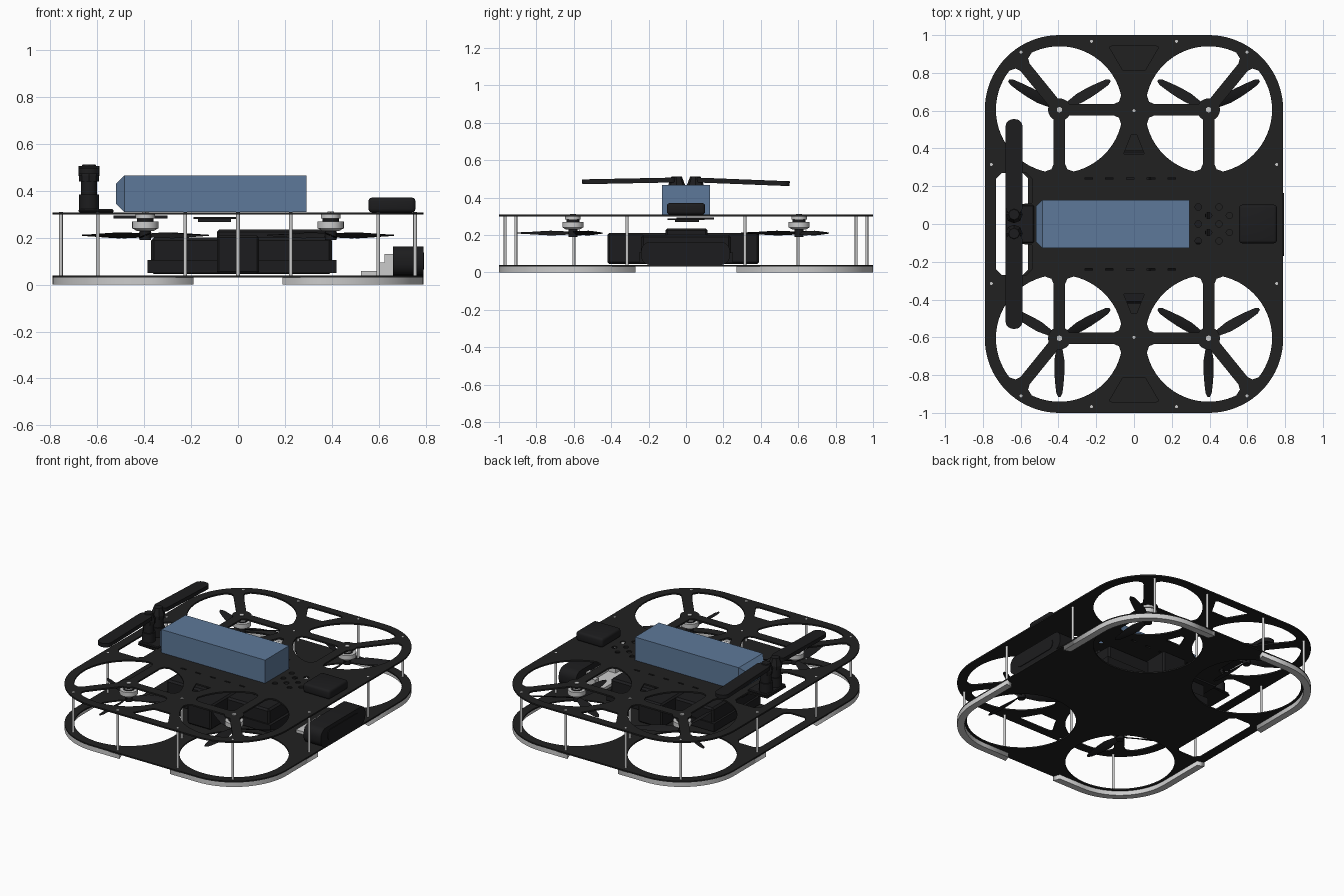
import bpy, bmesh, math
from math import sin, cos, asin, radians, pi
from mathutils import Matrix, Vector

if "Cube" in bpy.data.objects:
    bpy.data.objects.remove(bpy.data.objects["Cube"], do_unlink=True)


def material(name, rgb, rough=0.6):
    m = bpy.data.materials.new(name)
    m.use_nodes = True
    m.diffuse_color = (*rgb, 1)
    b = m.node_tree.nodes["Principled BSDF"]
    b.inputs["Base Color"].default_value = (*rgb, 1)
    b.inputs["Roughness"].default_value = rough
    return m


BLACK = material("carbon black", (0.015, 0.015, 0.015))
DARK = material("dark plastic", (0.012, 0.012, 0.013))
GREY = material("light grey", (0.6, 0.6, 0.6))
BLUE = material("battery blue", (0.11, 0.19, 0.32))
smooth = []


def finish(name, bm, mat, soft=False):
    bmesh.ops.recalc_face_normals(bm, faces=bm.faces)
    me = bpy.data.meshes.new(name)
    bm.to_mesh(me)
    bm.free()
    me.materials.append(mat)
    ob = bpy.data.objects.new(name, me)
    bpy.context.collection.objects.link(ob)
    if soft:
        smooth.append(ob)
    return ob


def box(name, x, y, z, mat, bevel=0, pick=None, seg=1):
    """Box from (min, max) ranges; pick chooses the edges to bevel."""
    bm = bmesh.new()
    bmesh.ops.create_cube(bm, size=1)
    for v in bm.verts:
        v.co = [r[0] if c < 0 else r[1] for r, c in zip((x, y, z), v.co)]
    if bevel:
        edges = [e for e in bm.edges if pick is None or pick(*e.verts)]
        bmesh.ops.bevel(bm, geom=edges, offset=bevel, segments=seg, profile=0.5, affect='EDGES')
    return finish(name, bm, mat, seg > 1)


def cyl(name, x, y, z0, z1, r, mat, n=20, r2=None):
    bm = bmesh.new()
    bmesh.ops.create_cone(bm, cap_ends=True, segments=n, radius1=r, radius2=r if r2 is None else r2,
                          depth=z1 - z0, matrix=Matrix.Translation((x, y, (z0 + z1) / 2)))
    return finish(name, bm, mat, n > 8)


def plate(name, loops, z0, z1, mat):
    """Flat sheet: first loop is the outline, the others are holes."""
    cu = bpy.data.curves.new(name, 'CURVE')
    cu.dimensions, cu.fill_mode, cu.extrude = '2D', 'BOTH', (z1 - z0) / 2
    for loop in loops:
        s = cu.splines.new('POLY')
        s.points.add(len(loop) - 1)
        for p, (a, b) in zip(s.points, loop):
            p.co = (a, b, 0, 1)
        s.use_cyclic_u = True
    tmp = bpy.data.objects.new(name + "_outline", cu)
    bpy.context.collection.objects.link(tmp)
    bpy.context.view_layer.update()
    me = bpy.data.meshes.new_from_object(tmp.evaluated_get(bpy.context.evaluated_depsgraph_get()))
    bpy.data.objects.remove(tmp, do_unlink=True)
    bm = bmesh.new()
    bm.from_mesh(me)
    bpy.data.meshes.remove(me)
    bmesh.ops.remove_doubles(bm, verts=bm.verts, dist=1e-5)
    bmesh.ops.translate(bm, verts=bm.verts, vec=(0, 0, (z0 + z1) / 2))
    return finish(name, bm, mat)


def arc(cx, cy, r, a0, a1, n):
    return [(cx + r * cos(a0 + (a1 - a0) * i / n), cy + r * sin(a0 + (a1 - a0) * i / n)) for i in range(n + 1)]


def flip(loop, sx, sy):
    return [(a * sx, b * sy) for a, b in loop]


MX, MY, R, HOLE = 0.395, 0.605, 0.395, 0.336
CORNERS = [(1, 1), (-1, 1), (-1, -1), (1, -1)]
outline = []
for i, (sx, sy) in enumerate(CORNERS):
    outline += arc(sx * MX, sy * MY, R, i * pi / 2, (i + 1) * pi / 2, 20)


def sector(a0, a1, w=0.031, hub=0.06, f=0.045):
    """Opening between two motor arms, with eased outer corners."""
    def on(a, r, off):      # point at radius r, offset sideways from the arm line
        t = a + asin(off / r)
        return (MX + r * cos(t), MY + r * sin(t))
    o = asin((w + f) / HOLE)
    pts = [on(a0, HOLE - f, w), on(a0, HOLE - f * 0.4, w + f * 0.25)]
    pts += arc(MX, MY, HOLE, a0 + o, a1 - o, 28)
    pts += [on(a1, HOLE - f * 0.4, -w - f * 0.25), on(a1, HOLE - f, -w)]
    h = asin(w / hub)
    return pts + arc(MX, MY, hub, a1 - h, a0 + h, 6)


# Top plate with motor arms and lightening cutouts
ARMS = [radians(a) for a in (51, 180, 270, 411)]
top = [outline]
for sx, sy in CORNERS:
    top += [flip(sector(a, b), sx, sy) for a, b in zip(ARMS, ARMS[1:])]
for s in (1, -1):
    top.append(flip([(-0.13, 0.935), (-0.11, 0.945), (0.11, 0.945), (0.13, 0.935), (0.06, 0.815), (-0.06, 0.815)], 1, s))
    top.append(flip([(-0.055, 0.37), (0.055, 0.37), (0.015, 0.47), (-0.015, 0.47)], 1, s))
    for i in range(5):
        x = -0.24 + 0.11 * i
        top.append(flip([(x - 0.02, 0.235), (x + 0.02, 0.235), (x + 0.02, 0.245), (x - 0.02, 0.245)], 1, s))
for i in range(4):
    for j in range(-2, 3):
        if (i + j) % 2 == 0:
            top.append(arc(0.34 + 0.055 * i, 0.045 * j, 0.017, 0, 2 * pi * 11 / 12, 11))
top.append([(-0.73, -0.24), (-0.70, -0.27), (-0.57, -0.27), (-0.54, -0.24), (-0.54, -0.11), (-0.68, -0.10),
            (-0.68, 0.10), (-0.54, 0.11), (-0.54, 0.24), (-0.57, 0.27), (-0.70, 0.27), (-0.73, 0.24)])
plate("top_plate", top, 0.298, 0.308, BLACK)

# Bottom plate with open rotor holes and a side slot
bottom = [outline] + [arc(sx * MX, sy * MY, HOLE, 0, 2 * pi * 63 / 64, 63) for sx, sy in CORNERS]
bottom.append([(-0.73, -0.24), (-0.70, -0.27), (-0.59, -0.27), (-0.56, -0.24),
               (-0.56, 0.24), (-0.59, 0.27), (-0.70, 0.27), (-0.73, 0.24)])
plate("bottom_plate", bottom, 0.03, 0.039, BLACK)

# Corner bumpers, posts, motors
bumper = [(0.79, 0.27)] + arc(MX, MY, R, 0, pi / 2, 20) + [(0.19, 1.0), (0.205, 0.955)]
bumper += arc(MX, MY, 0.35, pi / 2, 0, 20) + [(0.745, 0.285)]
for sx, sy in CORNERS:
    plate("corner_bumper", [flip(bumper, sx, sy)], 0, 0.03, GREY)
    for x, y in ((0.598, 0.91), (0.225, 0.967), (0.755, 0.315)):
        cyl("post", sx * x, sy * y, 0.036, 0.31, 0.008, GREY, 12)
    x, y = sx * MX, sy * MY
    cyl("motor_base", x, y, 0.283, 0.298, 0.042, GREY)
    cyl("motor_stator", x, y, 0.268, 0.284, 0.035, DARK)
    cyl("motor_bell", x, y, 0.24, 0.27, 0.056, GREY, 28)
    cyl("motor_cap", x, y, 0.228, 0.24, 0.035, GREY, 24, 0.055)
    cyl("motor_screw", x, y, 0.298, 0.312, 0.016, GREY, 6)
for s in (1, -1):
    cyl("post", 0, s * 0.6, 0.036, 0.31, 0.008, GREY, 12)

# Three-blade propellers: (radius, chord, pitch in degrees)
SECTIONS = [(0.015, 0.025, 35), (0.06, 0.04, 32), (0.12, 0.06, 25), (0.18, 0.057, 19),
            (0.24, 0.046, 14), (0.29, 0.033, 10), (0.31, 0.012, 8)]
for sx, sy in CORNERS:
    bm = bmesh.new()
    bmesh.ops.create_cone(bm, cap_ends=True, segments=16, radius1=0.024, radius2=0.024, depth=0.04)
    for k in range(3):
        turn = Matrix.Rotation(radians(30 + 120 * k), 4, 'Z')
        rings = []
        for r, c, tw in SECTIONS:
            pitch = Matrix.Rotation(radians(tw * sx * sy), 4, 'X')
            prof = [(-c / 2, 0), (0, -0.003), (c / 2, 0), (0, 0.004)]
            rings.append([bm.verts.new(turn @ (Vector((r, 0, 0)) + pitch @ Vector((0, a, b)))) for a, b in prof])
        for p, q in zip(rings, rings[1:]):
            for i in range(4):
                bm.faces.new((p[i], p[i - 1], q[i - 1], q[i]))
        bm.faces.new(rings[0])
        bm.faces.new(rings[-1])
    ob = finish("propeller", bm, DARK, True)
    ob.location = (sx * MX, sy * MY, 0.21)

# Central electronics between the plates
box("main_body", (-0.37, 0.40), (-0.24, 0.24), (0.045, 0.20), DARK, 0.012)
box("body_skirt", (-0.385, 0.42), (-0.25, 0.25), (0.05, 0.105), DARK)
box("body_cross", (-0.09, 0.09), (-0.42, 0.39), (0.045, 0.21), DARK, 0.01)
box("body_lid", (-0.09, 0.38), (-0.11, 0.115), (0.19, 0.235), DARK, 0.01)
box("circuit_board", (-0.19, 0.0), (-0.1, 0.1), (0.28, 0.288), DARK)
box("circuit_chip", (-0.17, -0.03), (-0.06, 0.07), (0.268, 0.281), DARK)
box("receiver", (-0.53, -0.3), (-0.05, 0.15), (0.283, 0.294), DARK)

# Battery with chamfered cable end
box("battery", (-0.52, 0.293), (-0.128, 0.128), (0.309, 0.466), BLUE, 0.035,
    lambda a, b: a.co.x < -0.5 and b.co.x < -0.5)

# Positioning module on top
box("position_module", (0.556, 0.757), (-0.102, 0.102), (0.308, 0.371), DARK, 0.016, None, 3)

# Front sensor pod and its stepped bracket
box("sensor_pod", (0.66, 0.79), (-0.24, 0.235), (0.039, 0.163), DARK, 0.05,
    lambda a, b: abs(a.co.x - b.co.x) > 0.01, 5)
box("sensor_lens_panel", (0.788, 0.794), (-0.17, 0.165), (0.065, 0.137), DARK, 0.03,
    lambda a, b: abs(a.co.x - b.co.x) > 0.001, 4)
box("bracket_foot", (0.525, 0.66), (-0.13, 0.13), (0.039, 0.058), GREY)
for s in (1, -1):
    y = sorted((s * 0.09, s * 0.13))
    box("bracket_step", (0.59, 0.66), y, (0.058, 0.095), GREY)
    box("bracket_rib", (0.625, 0.66), y, (0.095, 0.13), GREY)
box("bracket_back", (0.645, 0.66), (-0.13, 0.13), (0.058, 0.12), GREY)

# Twin folding antennas
box("antenna_mount", (-0.68, -0.53), (-0.1, 0.1), (0.307, 0.322), DARK, 0.005)
for s, z_tip in ((1, 0.474), (-1, 0.484)):
    y = s * 0.05
    cyl("antenna_base", -0.635, y, 0.32, 0.385, 0.042, DARK, 12)
    cyl("antenna_neck", -0.635, y, 0.385, 0.445, 0.034, DARK, 12)
    cyl("antenna_collar", -0.635, y, 0.44, 0.465, 0.042, DARK, 8)
    cyl("antenna_hinge", -0.635, y, 0.465, 0.512, 0.046, DARK, 8, 0.028)
    L = 0.505
    blade = box("antenna_blade", (-0.045, 0.045), (0, L), (-0.013, 0.013), DARK, 0.04,
                lambda a, b: abs(a.co.z - b.co.z) > 0.01, 5)
    tilt = math.atan2(z_tip - 0.494, L)
    blade.matrix_world = (Matrix.Translation((-0.635, y, 0.494)) @ Matrix.Rotation(0 if s > 0 else pi, 4, 'Z')
                          @ Matrix.Rotation(tilt, 4, 'X'))

# Smooth shading on the rounded parts
bpy.ops.object.select_all(action='DESELECT')
for ob in smooth:
    ob.select_set(True)
bpy.context.view_layer.objects.active = smooth[0]
bpy.ops.object.shade_smooth_by_angle(angle=radians(35))
